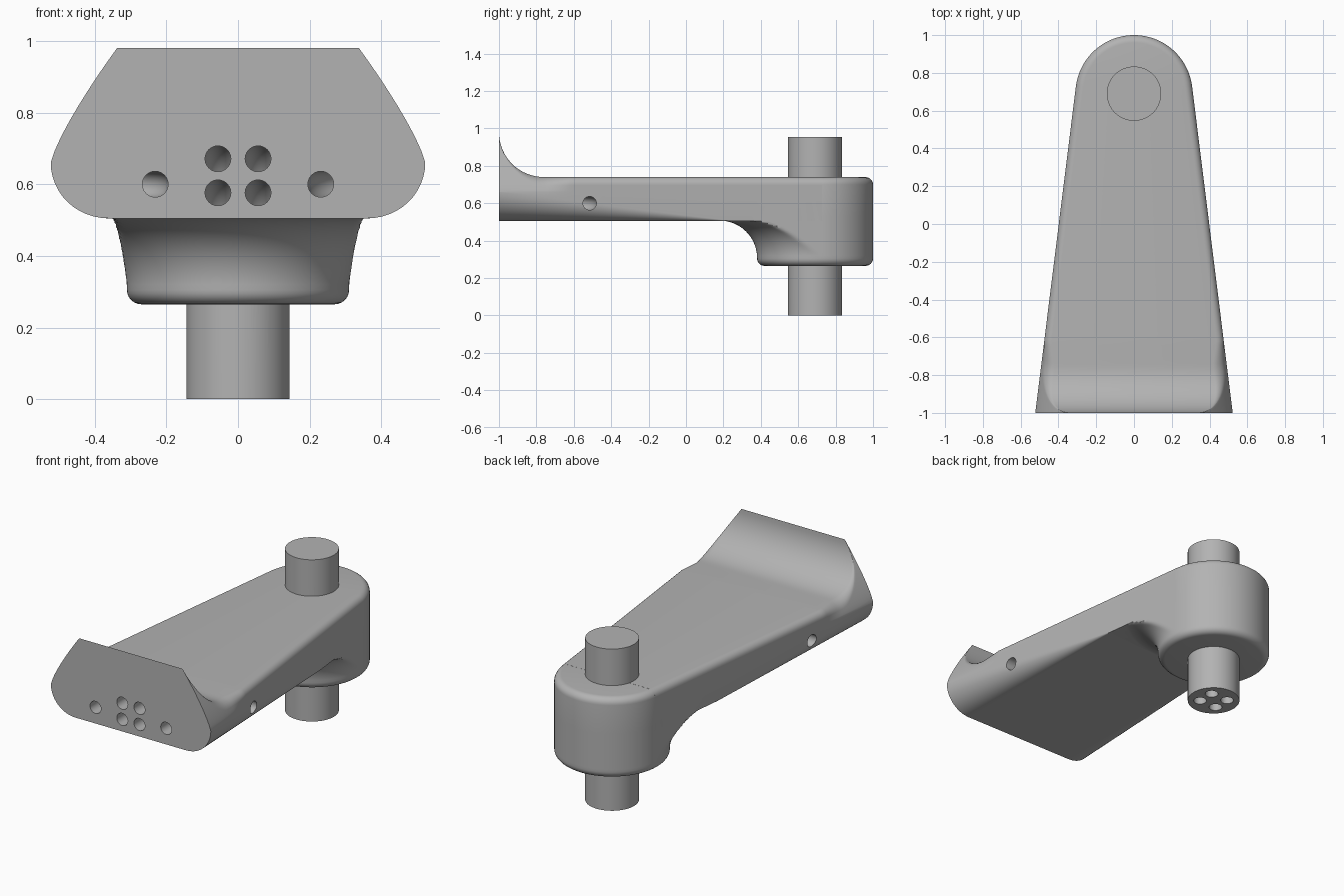
import bpy, bmesh
from math import sin, cos, pi, sqrt
from mathutils import Vector

if "Cube" in bpy.data.objects:
    bpy.data.objects.remove(bpy.data.objects["Cube"])

grey = bpy.data.materials.new("plain grey")
grey.use_nodes = True
COLOUR = (0.45, 0.45, 0.45, 1)
grey.diffuse_color = COLOUR
grey.node_tree.nodes["Principled BSDF"].inputs["Base Color"].default_value = COLOUR

HUB_Y, HUB_R = 0.69, 0.31       # rounded end of the arm
NX, NY = 0.9923, 0.1234         # outward normal of the tapered side
TANGENT_Y = HUB_Y + HUB_R * NY
BOTTOM, TOP, CREST = 0.505, 0.74, 0.98


def loft(name, rings):
    """Closed solid through rings of equal length."""
    bm = bmesh.new()
    loops = [[bm.verts.new(p) for p in ring] for ring in rings]
    n = len(loops[0])
    for a, b in zip(loops, loops[1:]):
        for i in range(n):
            j = (i + 1) % n
            bm.faces.new((a[i], a[j], b[j], b[i]))
    bm.faces.new(loops[0])
    bm.faces.new(loops[-1])
    bmesh.ops.recalc_face_normals(bm, faces=bm.faces)
    mesh = bpy.data.meshes.new(name)
    bm.to_mesh(mesh)
    bm.free()
    mesh.materials.append(grey)
    obj = bpy.data.objects.new(name, mesh)
    bpy.context.collection.objects.link(obj)
    return obj


def combine(obj, other, operation):
    mod = obj.modifiers.new("join", 'BOOLEAN')
    mod.operation, mod.object, mod.solver = operation, other, 'EXACT'
    bpy.context.view_layer.objects.active = obj
    bpy.ops.object.modifier_apply(modifier=mod.name)


def smooth(obj):
    bpy.ops.object.select_all(action='DESELECT')
    obj.select_set(True)
    bpy.context.view_layer.objects.active = obj
    bpy.ops.object.shade_smooth_by_angle(angle=pi / 6)


def bent_bore(name, start, corner, end, bend, radius=0.036, sides=24):
    """Round cutter along two legs joined by a circular bend."""
    start, corner, end = Vector(start), Vector(corner), Vector(end)
    u, v = (corner - start).normalized(), (end - corner).normalized()
    normal = u.cross(v)
    path = [(start, u)]
    for i in range(11):
        a = pi / 2 * i / 10
        path.append((corner - u * bend * (1 - sin(a)) + v * bend * (1 - cos(a)),
                     u * cos(a) + v * sin(a)))
    path.append((end, v))
    rings = []
    for c, t in path:
        side = t.cross(normal)
        rings.append([c + radius * (normal * cos(2 * pi * k / sides) + side * sin(2 * pi * k / sides))
                      for k in range(sides)])
    obj = loft(name, rings)
    obj.hide_render = True
    return obj


def clamp(t):
    return max(0.0, min(1.0, t))


def arm_section(y, top):
    """Cross-section of the arm: large lower rounding, flared upper sides."""
    w = HUB_R / NX - (y - HUB_Y) * NY / NX
    k = max(0.004, (0.25 - y) / 1.25)
    bx, bz = 0.16 * k, 0.155 * k
    flare = clamp((-0.62 - y) / 0.13)
    f = 0.002 + 0.038 * clamp((y + 1) / 0.2)
    half = []
    for i in range(13):
        a = pi / 2 * i / 12
        half.append((w - bx * (1 - sin(a)), BOTTOM + bz * (1 - cos(a))))
    z0 = 0.661
    heights = [z0 + (top - f - z0) * i / 10 for i in range(11)]
    heights += [top - f + f * sin(pi / 2 * i / 6) for i in range(1, 7)]
    for z in heights:
        u = clamp((z - top + f) / f)
        dx = flare * 0.185 * ((z - 0.66) / 0.32) ** 1.25 + f * (1 - sqrt(1 - u * u))
        half.append((w - dx, z))
    return [(x, y, z) for x, z in half] + [(-x, y, z) for x, z in reversed(half)]


# Arm with the raised front lip
stations = []
lip = CREST - TOP
for i in range(17):
    a = pi / 2 * i / 16
    stations.append((-1 + lip * (1 - cos(a)), CREST - lip * sin(a)))
stations += [(-0.76 + 0.02 * i, TOP) for i in range(1, 9)]
first = stations[-1][0]
stations += [(first + (TANGENT_Y - first) * i / 24, TOP) for i in range(1, 25)]
arm = loft("crank_arm", [arm_section(y, z) for y, z in stations])

# Hub with a concave web blending into the underside of the arm
fillet, web = 0.04, 0.2
arc = [pi / 2 * i / 6 for i in range(7)]
profile = [(HUB_R - fillet * (1 - sin(a)), 0.265 + fillet * (1 - cos(a))) for a in arc]
for i in range(1, 25):
    a = pi / 2 * i / 24
    profile.append((HUB_R + web * (1 - cos(a)), 0.307 + web * sin(a)))
profile.append((HUB_R, 0.53))
hub_top = TOP - 0.0005
profile += [(HUB_R - fillet * (1 - cos(a)), hub_top - fillet * (1 - sin(a))) for a in arc]


def reach(dx, dy):
    """Distance from the hub centre to the outline of the arm."""
    if dy > NY:
        return HUB_R
    d = abs(dx) * NX + dy * NY
    return HUB_R / d if d > 0.1 else 9


STEPS = 128
rings = []
for r, z in profile:
    ring = []
    for i in range(STEPS):
        dx, dy = sin(2 * pi * i / STEPS), cos(2 * pi * i / STEPS)
        q = min(r, reach(dx, dy))
        ring.append((q * dx, HUB_Y + q * dy, z))
    rings.append(ring)
hub = loft("hub", rings)
combine(arm, hub, 'UNION')
bpy.data.objects.remove(hub)

# Shaft through the hub
shaft = loft("shaft", [[(0.144 * cos(2 * pi * i / 64), HUB_Y + 0.144 * sin(2 * pi * i / 64), z)
                        for i in range(64)] for z in (0, 0.955)])

# Four bores from the front face down through the shaft
for x in (-0.056, 0.056):
    for z, y in ((0.671, HUB_Y + 0.05), (0.576, HUB_Y - 0.05)):
        bore = bent_bore("bore_cutter", (x, -1.1, z), (x, y, z), (x, y, -0.1), 0.12)
        combine(arm, bore, 'DIFFERENCE')
        combine(shaft, bore, 'DIFFERENCE')
        bpy.data.objects.remove(bore)

# Outer bores from the front face to each side
for s in (-1, 1):
    bore = bent_bore("side_bore_cutter", (s * 0.231, -1.1, 0.6), (s * 0.231, -0.515, 0.6),
                     (s * 0.6, -0.515, 0.6), 0.15)
    combine(arm, bore, 'DIFFERENCE')
    bpy.data.objects.remove(bore)

for part in (arm, shaft):
    smooth(part)
